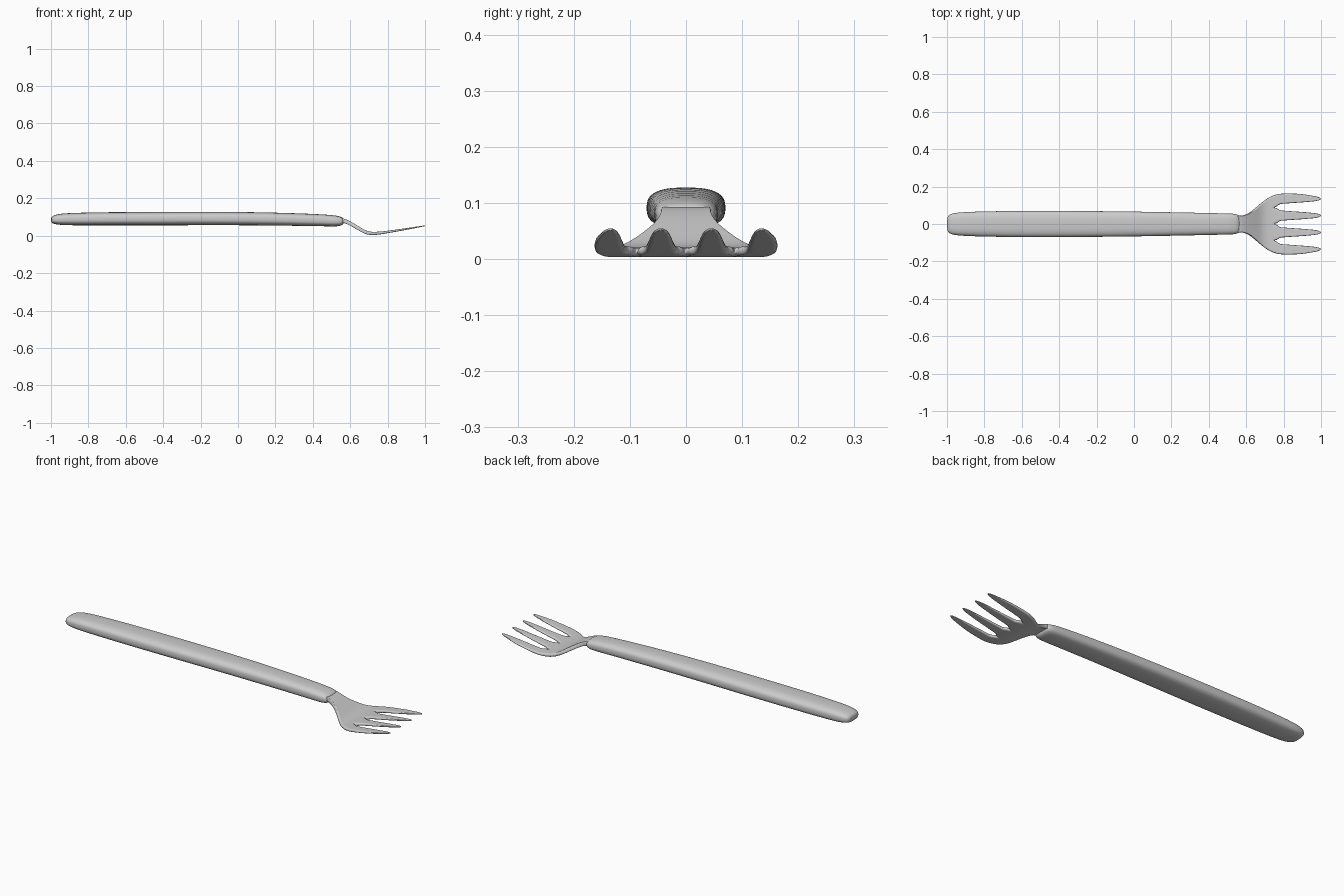
import bpy, bmesh, math

if "Cube" in bpy.data.objects:
    bpy.data.objects.remove(bpy.data.objects["Cube"])


def interp(pts, x):
    """Smooth (Hermite) interpolation through (x, value) points."""
    if x <= pts[0][0]:
        return pts[0][1]
    if x >= pts[-1][0]:
        return pts[-1][1]
    slope = []
    for i in range(len(pts)):
        a, b = pts[max(i - 1, 0)], pts[min(i + 1, len(pts) - 1)]
        slope.append((b[1] - a[1]) / (b[0] - a[0]))
    for i in range(len(pts) - 1):
        (x0, y0), (x1, y1) = pts[i], pts[i + 1]
        if x <= x1:
            h = x1 - x0
            t = (x - x0) / h
            return ((2*t**3 - 3*t*t + 1) * y0 + (t**3 - 2*t*t + t) * h * slope[i]
                    + (3*t*t - 2*t**3) * y1 + (t**3 - t*t) * h * slope[i + 1])


def make_object(name, bm):
    bmesh.ops.recalc_face_normals(bm, faces=bm.faces)
    for f in bm.faces:
        f.smooth = True
    mesh = bpy.data.meshes.new(name)
    bm.to_mesh(mesh)
    bm.free()
    obj = bpy.data.objects.new(name, mesh)
    bpy.context.collection.objects.link(obj)
    return obj


# Handle: lofted rounded-rectangle rings (x, half width, bottom, top)
RINGS = [(-1.0, .036, .072, .098), (-.99, .050, .064, .107), (-.96, .060, .058, .117),
         (-.90, .065, .055, .122), (-.70, .070, .055, .126), (-.45, .071, .055, .127),
         (-.20, .069, .056, .128), (.05, .066, .056, .127), (.30, .061, .053, .121),
         (.48, .057, .050, .113), (.53, .056, .049, .107), (.555, .051, .054, .100),
         (.566, .043, .064, .092)]
SEG = 32
bm = bmesh.new()
loops = []
for x, w, z0, z1 in RINGS:
    ring = []
    for k in range(SEG):
        a = 2 * math.pi * k / SEG
        c, s = math.cos(a), math.sin(a)
        y = w * math.copysign(abs(c) ** .72, c)
        z = (z0 + z1) / 2 + (z1 - z0) / 2 * math.copysign(abs(s) ** .72, s)
        ring.append(bm.verts.new((x, y, z)))
    loops.append(ring)
for a, b in zip(loops, loops[1:]):
    for k in range(SEG):
        j = (k + 1) % SEG
        bm.faces.new((a[k], a[j], b[j], b[k]))
bm.faces.new(loops[0])
bm.faces.new(loops[-1])
handle = make_object("handle", bm)
handle.modifiers.new("smooth", 'SUBSURF').levels = 1
handle.modifiers["smooth"].render_levels = 1

# Head: bent sheet of four strips that share edges until the slots open
OUTLINE = [(.545, .045), (.58, .045), (.61, .055), (.64, .076), (.68, .112), (.72, .142),
           (.76, .158), (.80, .163), (.85, .163), (.90, .160), (.95, .152), (1.0, .144)]
HEIGHT = [(.545, .084), (.57, .079), (.60, .065), (.64, .042), (.68, .019), (.71, .012),
          (.75, .0135), (.80, .020), (.90, .036), (1.0, .053)]
THICK = [(.545, .024), (.60, .020), (.70, .018), (.80, .013), (.90, .009), (1.0, .004)]
SLOT = [(.795, .018), (.85, .022), (.92, .027), (.97, .032), (1.0, .035)]
SLOT_X, SLOT_R = .765, .03
MAX_T = .024
COLS = 6


def slot_half(x):
    if x <= SLOT_X:
        return 0.0
    if x < SLOT_X + SLOT_R:
        return .018 * math.sqrt(1 - ((SLOT_X + SLOT_R - x) / SLOT_R) ** 2)
    return interp(SLOT, x)


def strip_edges(i, x):
    w, s = interp(OUTLINE, x), slot_half(x)
    g = .09 if x > SLOT_X else w * .09 / interp(OUTLINE, SLOT_X)
    mid = (-w, -g, 0, g, w)
    lo = mid[i] + (s if i > 0 else 0)
    hi = mid[i + 1] - (s if i < 3 else 0)
    if x > .965:                                   # rounded tine tips
        r = max(.12, math.sqrt(max(0, 1 - ((x - .965) / .035) ** 2)))
        c, h = (lo + hi) / 2, (hi - lo) / 2 * r
        lo, hi = c - h, c + h
    return lo, hi


xs = [.545 + .02 * k for k in range(11)]
xs += [SLOT_X + d for d in (.0008, .003, .0075, .014, .022, .03)]
xs += [.795 + .017 * k for k in range(1, 11)] + [.975, .984, .991, .996, 1.0]
bm = bmesh.new()
for i in range(4):
    prev = None
    for x in xs:
        lo, hi = strip_edges(i, x)
        row = [bm.verts.new((x, lo + (hi - lo) * k / COLS, interp(HEIGHT, x)))
               for k in range(COLS + 1)]
        if prev:
            for k in range(COLS):
                bm.faces.new((prev[k], row[k], row[k + 1], prev[k + 1]))
        prev = row
bmesh.ops.remove_doubles(bm, verts=bm.verts, dist=.00005)
head = make_object("fork_head", bm)

# Thickness tapers from the neck to the tine tips
group = head.vertex_groups.new(name="thickness")
for v in head.data.vertices:
    group.add([v.index], interp(THICK, v.co.x) / MAX_T, 'REPLACE')
solid = head.modifiers.new("thickness", 'SOLIDIFY')
solid.thickness = MAX_T
solid.offset = 0
solid.vertex_group = "thickness"
sub = head.modifiers.new("smooth", 'SUBSURF')
sub.levels = sub.render_levels = 1
